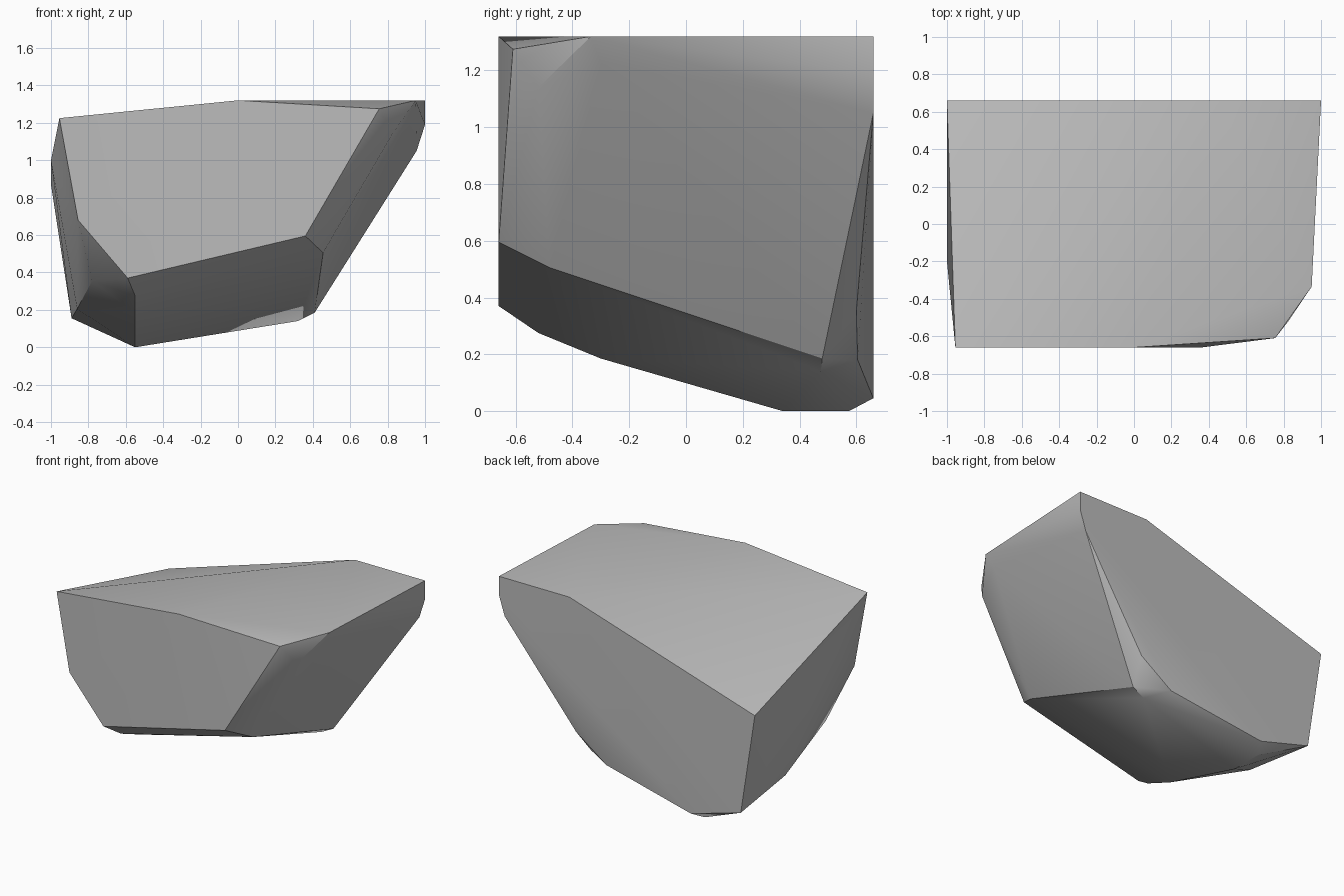
import bpy
import bmesh
import math

# Remove the default object only
default = bpy.data.objects.get("Cube")
if default:
    bpy.data.objects.remove(default, do_unlink=True)

HALF_DEPTH = 0.66
TOP = 1.32


def flat_material(name, colour):
    """Create one plain colour for viewport and render."""
    material = bpy.data.materials.new(name)
    material.use_nodes = True
    material.diffuse_color = colour
    shader = next(n for n in material.node_tree.nodes if n.type == "BSDF_PRINCIPLED")
    shader.inputs["Base Color"].default_value = colour
    shader.inputs["Roughness"].default_value = 0.9
    return material


def profile(y, outline):
    """Place an x-z outline on a plane facing along y."""
    return [(x, y, z) for x, z in outline]


# Flat front facet of the boulder
front_facet = profile(-HALF_DEPTH, [
    (-0.955, 1.225), (0, TOP), (0.36, 0.595), (-0.59, 0.37), (-0.855, 0.68)])

# Tall back facet
back_facet = profile(HALF_DEPTH, [
    (-1, 0.87), (0.45, TOP), (1, TOP), (1, 1.19),
    (0.955, 1.05), (-0.5, 0.045), (-0.89, 0.155)])

# Chipped lower edge of the back
back_chips = [(0.44, 0.6, 0.35), (0.2, 0.605, 0.18)]

# Right-hand shoulder, overhanging the base
shoulder = [
    (0.95, -0.335, TOP), (0.91, -0.3, 1.225),
    (0.755, -0.61, 1.275), (0.825, -0.52, 1.14)]

# Sloping underside
underside = [
    (0.455, -0.48, 0.505), (0.41, 0.48, 0.185), (0.32, 0.475, 0.14),
    (-0.55, -0.52, 0.275), (-0.55, -0.3, 0.185),
    (-0.55, 0.34, 0), (-0.55, 0.575, 0)]

# Worn corners on the other flank
flank = [(-1, -0.2, 1), (-0.78, -0.45, 0.355), (-0.86, 0.12, 0.205)]

# Wrap the facets in one convex stone
bm = bmesh.new()
for part in (front_facet, back_facet, back_chips, shoulder, underside, flank):
    for corner in part:
        bm.verts.new(corner)
hull = bmesh.ops.convex_hull(bm, input=bm.verts[:])
loose = [v for v in bm.verts if not v.link_faces]
bmesh.ops.delete(bm, geom=loose, context="VERTS")

# Merge triangles lying in the same facet
bmesh.ops.dissolve_limit(bm, angle_limit=math.radians(1),
                         verts=bm.verts[:], edges=bm.edges[:])
bmesh.ops.recalc_face_normals(bm, faces=bm.faces[:])

mesh = bpy.data.meshes.new("boulder")
bm.to_mesh(mesh)
bm.free()
boulder = bpy.data.objects.new("boulder", mesh)
bpy.context.collection.objects.link(boulder)
mesh.materials.append(flat_material("stone grey", (0.5, 0.5, 0.5, 1)))

# Soften gentle folds while keeping the hard ridges
bpy.ops.object.select_all(action="DESELECT")
boulder.select_set(True)
bpy.context.view_layer.objects.active = boulder
bpy.ops.object.shade_smooth_by_angle(angle=math.radians(30))
